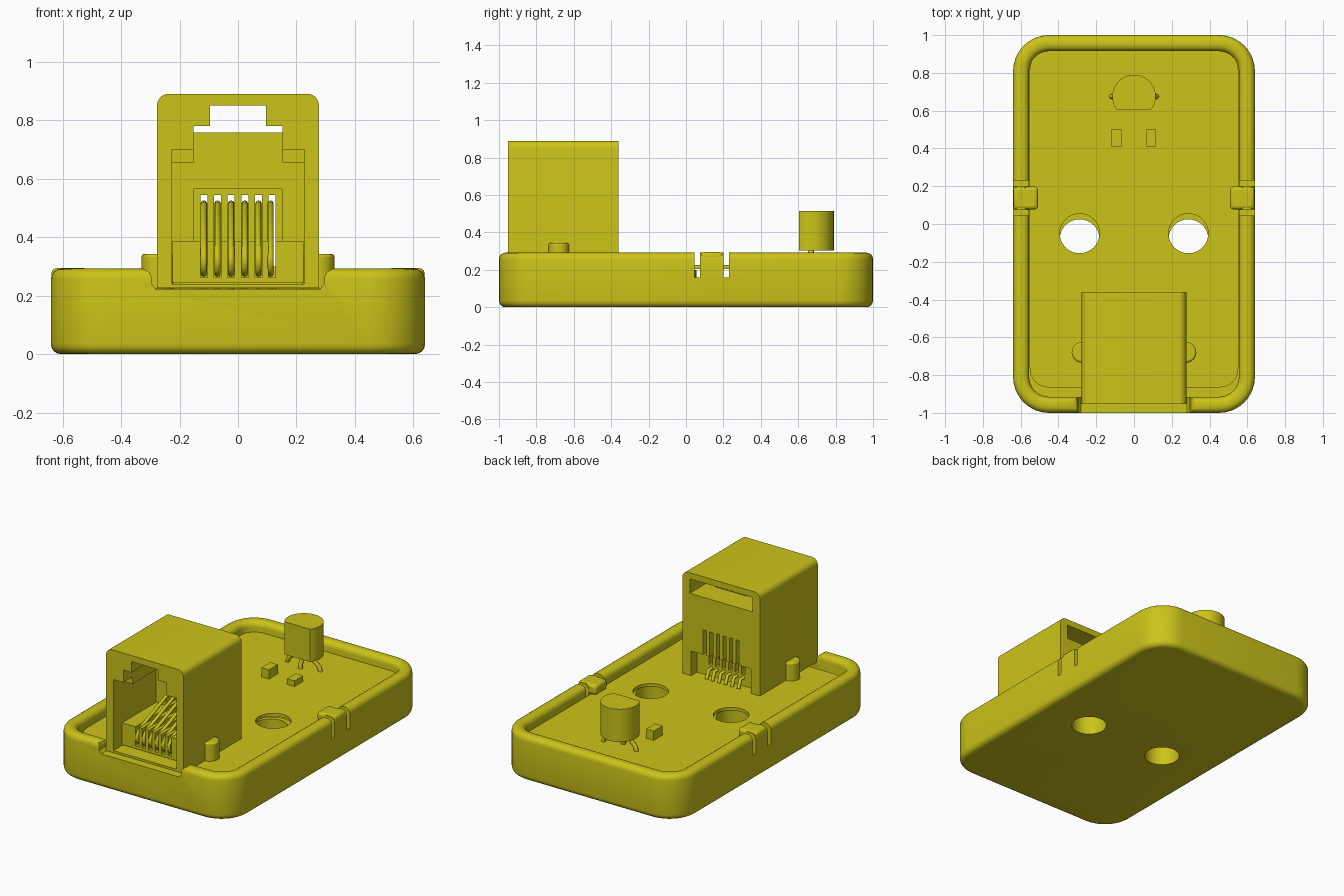
import bpy, bmesh
from math import sin, cos, pi, radians

if "Cube" in bpy.data.objects:
    bpy.data.objects.remove(bpy.data.objects["Cube"])

mat = bpy.data.materials.new("olive_yellow")
mat.diffuse_color = (0.6, 0.55, 0.01, 1)
mat.use_nodes = True
mat.node_tree.nodes["Principled BSDF"].inputs["Base Color"].default_value = mat.diffuse_color


def finish(name, bm):
    bmesh.ops.recalc_face_normals(bm, faces=bm.faces)
    me = bpy.data.meshes.new(name)
    bm.to_mesh(me)
    bm.free()
    ob = bpy.data.objects.new(name, me)
    bpy.context.collection.objects.link(ob)
    me.materials.append(mat)
    return ob


def loft(name, rings):
    bm = bmesh.new()
    rows = [[bm.verts.new(p) for p in r] for r in rings]
    for a, b in zip(rows, rows[1:]):
        for i in range(len(a)):
            j = (i + 1) % len(a)
            bm.faces.new((a[i], a[j], b[j], b[i]))
    bm.faces.new(rows[0])
    bm.faces.new(rows[-1])
    return finish(name, bm)


def extrude_y(name, pts, y0, y1):
    return loft(name, [[(x, y, z) for x, z in pts] for y in (y0, y1)])


def extrude_z(name, pts, z0, z1):
    return loft(name, [[(x, y, z) for x, y in pts] for z in (z0, z1)])


def box(name, x0, x1, y0, y1, z0, z1):
    return extrude_z(name, [(x0, y0), (x1, y0), (x1, y1), (x0, y1)], z0, z1)


def circle(cx, cy, r, n=32):
    return [(cx + r * cos(2 * pi * i / n), cy + r * sin(2 * pi * i / n)) for i in range(n)]


def rounded_rect(x0, x1, y0, y1, r, n=8):
    pts = []
    corners = ((x1 - r, y1 - r), (x0 + r, y1 - r), (x0 + r, y0 + r), (x1 - r, y0 + r))
    for k, (cx, cy) in enumerate(corners):
        for i in range(n + 1):
            a = pi / 2 * (k + i / n)
            pts.append((cx + r * cos(a), cy + r * sin(a)))
    return pts


def boolean(ob, other, op='DIFFERENCE'):
    m = ob.modifiers.new("cut", 'BOOLEAN')
    m.operation, m.solver, m.object = op, 'EXACT', other
    bpy.context.view_layer.objects.active = ob
    bpy.ops.object.modifier_apply(modifier=m.name)
    bpy.data.objects.remove(other)


def smooth(ob, angle=35):
    bpy.ops.object.select_all(action='DESELECT')
    ob.select_set(True)
    bpy.context.view_layer.objects.active = ob
    bpy.ops.object.shade_smooth_by_angle(angle=radians(angle))


def bevel(ob, width, seg=3):
    m = ob.modifiers.new("bevel", 'BEVEL')
    m.width, m.segments = width, seg


def wire(name, pts, r):
    cu = bpy.data.curves.new(name, 'CURVE')
    cu.dimensions, cu.bevel_depth, cu.bevel_resolution, cu.use_fill_caps = '3D', r, 2, True
    sp = cu.splines.new('POLY')
    sp.points.add(len(pts) - 1)
    for p, co in zip(sp.points, pts):
        p.co = (*co, 1)
    cu.materials.append(mat)
    ob = bpy.data.objects.new(name, cu)
    bpy.context.collection.objects.link(ob)


# Tray: rounded wall section swept round a rounded rectangle
R, TOP = 0.035, 0.292
arc = [i * pi / 8 for i in range(5)]
section = [(R - R * sin(a), R - R * cos(a)) for a in arc]
section += [(R - R * cos(a), TOP - R + R * sin(a)) for a in arc]
section += [(0.085 - R + R * sin(a), TOP - R + R * cos(a)) for a in arc]
section += [(0.085, 0.07)]
tray = loft("tray", [[(x, y, z) for x, y in
            rounded_rect(-0.64 + d, 0.64 - d, -1 + d, 1 - d, 0.19 - d)] for d, z in section])
for s in (-1, 1):
    boolean(tray, extrude_z("post", circle(s * 0.288, -0.08, 0.135), 0.04, 0.2), 'UNION')
for s in (-1, 1):
    boolean(tray, extrude_z("hole", circle(s * 0.288, -0.08, 0.105), -0.1, 0.4))
    for y in (0.045, 0.2):
        x = sorted((s * 0.5, s * 0.7))
        boolean(tray, box("slit", *x, y, y + 0.03, 0.16, 0.4))

# Front notch with rounded lips
half = [(0.28, 0.222), (0.295, 0.24), (0.295, 0.262), (0.303, 0.28), (0.325, 0.2925), (0.325, 0.4)]
notch = half + [(-x, z) for x, z in reversed(half)]
boolean(tray, extrude_y("notch", notch, -1.1, -0.88))
smooth(tray)

# Circuit board with two holes
board = extrude_z("circuit_board", rounded_rect(-0.552, 0.552, -0.865, 0.917, 0.1), 0.205, 0.225)
for s in (-1, 1):
    boolean(board, extrude_z("hole", circle(s * 0.288, -0.05, 0.105), 0, 0.4))
smooth(board)

# Snap hooks over the board edges
for s in (-1, 1):
    x = sorted((s * 0.508, s * 0.638))
    hook = box("snap_hook", *x, 0.077, 0.198, 0.228, 0.294)
    bevel(hook, 0.018)
    smooth(hook)

# Socket housing
pr = rounded_rect(-0.277, 0.277, 0, 0.89, 0.04, 6)
pr = [(x, max(z, 0.225)) for x, z in pr if z > 0.5] + []
pr = pr + [(-0.277, 0.226), (0.277, 0.226)]
socket = extrude_y("socket_housing", pr, -0.953, -0.36)

# Stepped plug opening, deeper recess and rear openings
step = [(0.225, 0.24), (0.225, 0.70), (0.153, 0.70), (0.153, 0.78), (0.096, 0.78), (0.096, 0.85)]
boolean(socket, extrude_y("c", step + [(-x, z) for x, z in reversed(step)], -1, -0.86))
step = [(0.225, 0.24), (0.225, 0.655), (0.153, 0.655), (0.153, 0.78), (0.096, 0.78), (0.096, 0.85)]
boolean(socket, extrude_y("c", step + [(-x, z) for x, z in reversed(step)], -0.88, -0.52))
boolean(socket, box("c", -0.15, 0.15, -0.6, -0.42, 0.3, 0.565))
boolean(socket, box("c", -0.225, 0.225, -0.56, -0.3, 0.757, 0.85))
boolean(socket, box("c", -0.215, 0.215, -0.42, -0.3, 0.2, 0.385))
smooth(socket, 30)

# Contact block with comb slots, and the spring contacts
block = box("contact_block", -0.224, 0.224, -0.865, -0.42, 0.245, 0.387)
for i in range(6):
    x = -0.117 + i * 0.0468
    boolean(block, box("c", x - 0.012, x + 0.012, -0.9, -0.3, 0.262, 0.5))
    boolean(socket, box("c", x - 0.012, x + 0.012, -0.5, -0.3, 0.3, 0.545))
    if i == 5:
        x -= 0.006
    wire("spring_contact", [(x, -0.37, 0.227), (x, -0.39, 0.28), (x, -0.83, 0.275),
                            (x, -0.862, 0.295), (x, -0.865, 0.33), (x, -0.84, 0.365),
                            (x, -0.47, 0.51), (x, -0.41, 0.515)], 0.011)

# Locating pegs either side of the socket
for s in (-1, 1):
    peg = extrude_z("locating_peg", circle(s * 0.275, -0.68, 0.055, 24), 0.1, 0.343)
    bevel(peg, 0.01, 2)
    smooth(peg, 50)

# Sensor: round can with a flat face, and three splayed legs
a0 = math_a = 0.65
can = [(0.115 * cos(a), 0.675 + 0.115 * sin(a))
       for a in (-a0 + (pi + 2 * a0) * i / 32 for i in range(33))]
smooth(extrude_z("sensor_body", can, 0.303, 0.515))
for s in (-1, 0, 1):
    y = 0.675 if s else 0.64
    wire("sensor_leg", [(s * 0.05, 0.67, 0.32), (s * 0.06, 0.67, 0.295),
                        (s * 0.11, y, 0.25), (s * 0.12, y, 0.215)], 0.014)

# Small surface-mounted parts
for x, h in ((-0.092, 0.285), (0.09, 0.262)):
    box("surface_part", x - 0.027, x + 0.027, 0.41, 0.5, 0.224, h)
